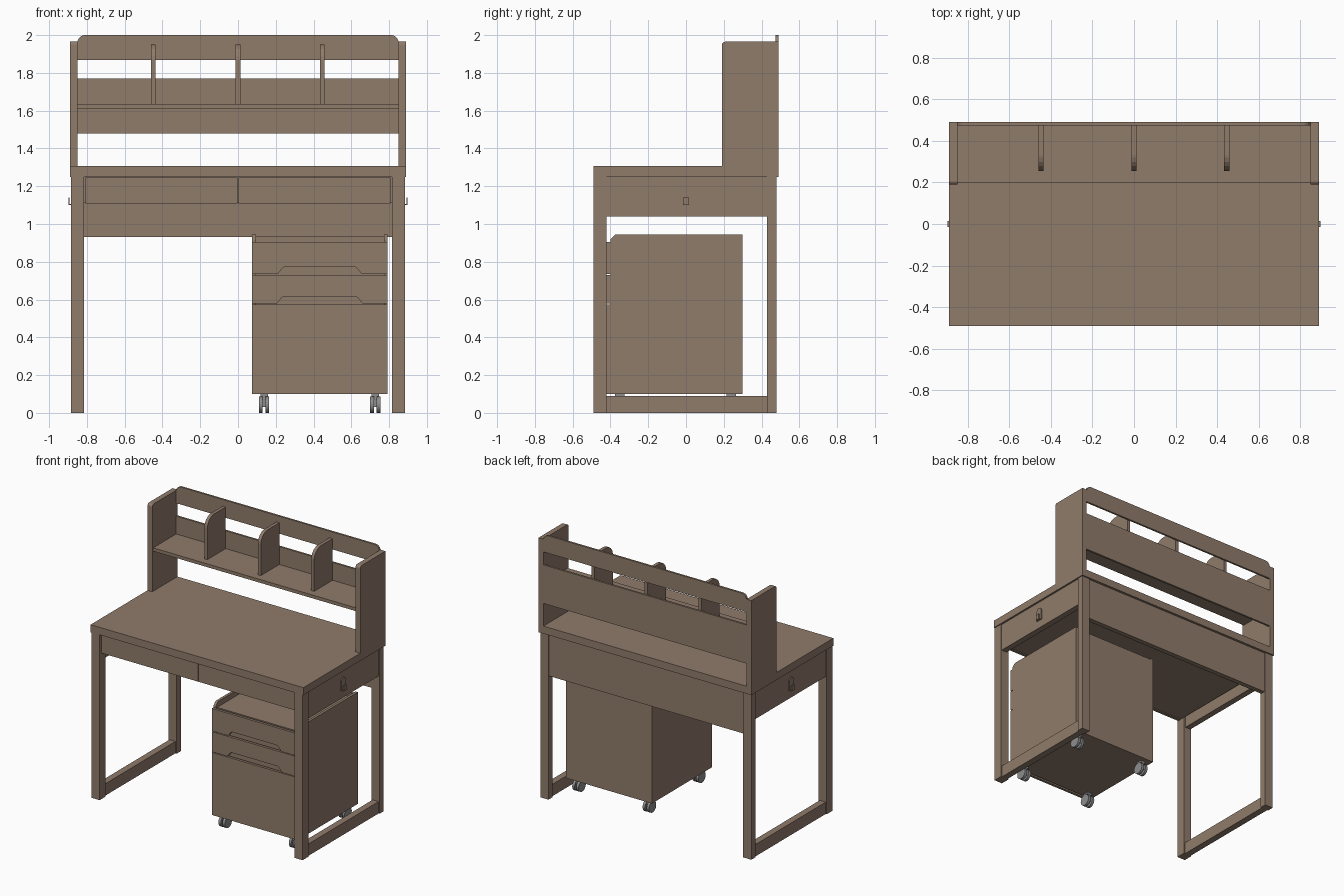
import bpy, bmesh, math
from mathutils import Vector

if "Cube" in bpy.data.objects:
    bpy.data.objects.remove(bpy.data.objects["Cube"])


def material(name, rgb):
    m = bpy.data.materials.new(name)
    m.diffuse_color = (*rgb, 1)
    m.use_nodes = True
    m.node_tree.nodes["Principled BSDF"].inputs["Base Color"].default_value = m.diffuse_color
    return m


WOOD = material("brown_wood", (0.28, 0.20, 0.147))
GREY = material("grey_caster", (0.27, 0.27, 0.27))


def finish(name, bm, mat):
    bmesh.ops.recalc_face_normals(bm, faces=bm.faces)
    me = bpy.data.meshes.new(name)
    bm.to_mesh(me)
    bm.free()
    me.materials.append(mat)
    ob = bpy.data.objects.new(name, me)
    bpy.context.collection.objects.link(ob)
    return ob


def box(name, x, y, z, mat=WOOD):
    """Box from (min, max) pairs."""
    bm = bmesh.new()
    bmesh.ops.create_cube(bm, size=1)
    for v in bm.verts:
        v.co = [(a + b) / 2 + c * (b - a) for (a, b), c in zip((x, y, z), v.co)]
    return finish(name, bm, mat)


def rounded(points, steps=6):
    """Round the corners of a 2D outline given as (u, v, radius)."""
    out = []
    for i, (u, v, r) in enumerate(points):
        p = Vector((u, v))
        if r == 0:
            out.append(p)
            continue
        a = (Vector(points[i - 1][:2]) - p).normalized()
        b = (Vector(points[(i + 1) % len(points)][:2]) - p).normalized()
        half = a.angle(b) / 2
        centre = p + (a + b).normalized() * r / math.sin(half)
        t = r / math.tan(half)
        s, e = p + a * t - centre, p + b * t - centre
        for k in range(steps + 1):
            f = k / steps
            out.append(centre + (s * (1 - f) + e * f).normalized() * r)
    return out


def plate(name, axis, span, points, mat=WOOD):
    """Extrude an outline: (y, z) along x, or (x, z) along y."""
    bm = bmesh.new()
    a, b = span
    pos = (lambda w, p: (w, p.x, p.y)) if axis == "x" else (lambda w, p: (p.x, w, p.y))
    face = bm.faces.new([bm.verts.new(pos(a, p)) for p in rounded(points)])
    ext = bmesh.ops.extrude_face_region(bm, geom=[face])
    d = Vector((b - a, 0, 0) if axis == "x" else (0, b - a, 0))
    bmesh.ops.translate(bm, vec=d, verts=[g for g in ext["geom"] if isinstance(g, bmesh.types.BMVert)])
    return finish(name, bm, mat)


def sided(s, a, b):
    return tuple(sorted((s * a, s * b)))


# Desk top, drawers and rear panel
box("desk_top", (-0.89, 0.89), (-0.49, 0.49), (1.25, 1.307))
box("drawer_case", (-0.815, 0.815), (-0.455, 0.43), (1.115, 1.25))
box("rear_panel", (-0.815, 0.815), (0.435, 0.472), (0.932, 1.25))
for s, side in ((-1, "left"), (1, "right")):
    box(f"{side}_desk_drawer_front", sided(s, 0.002, 0.808), (-0.475, -0.455), (1.108, 1.246))

    # Leg frames
    box(f"{side}_front_leg", sided(s, 0.815, 0.883), (-0.49, -0.42), (0, 1.25))
    box(f"{side}_back_leg", sided(s, 0.815, 0.883), (0.43, 0.48), (0, 1.25))
    box(f"{side}_floor_rail", sided(s, 0.825, 0.875), (-0.42, 0.43), (0, 0.09))
    box(f"{side}_side_apron", sided(s, 0.83, 0.876), (-0.42, 0.43), (1.04, 1.25))

    # Bag hook: arched plate, foot and lip
    plate(f"{side}_hook_plate", "x", sided(s, 0.876, 0.883),
          [(-0.025, 1.10, 0), (0.025, 1.10, 0), (0.025, 1.197, 0.024), (-0.025, 1.197, 0.024)])
    box(f"{side}_hook_foot", sided(s, 0.876, 0.897), (-0.015, 0.015), (1.10, 1.107))
    box(f"{side}_hook_lip", sided(s, 0.891, 0.897), (-0.015, 0.015), (1.10, 1.14))

    # Hutch upright
    plate(f"{side}_hutch_side", "x", sided(s, 0.85, 0.89),
          [(0.19, 1.307, 0), (0.49, 1.307, 0), (0.49, 1.965, 0), (0.19, 1.965, 0.018)])

# Hutch boards, shelf and dividers
plate("hutch_top_board", "y", (0.475, 0.49),
      [(-0.85, 1.868, 0), (0.85, 1.868, 0), (0.85, 2.0, 0.04), (-0.85, 2.0, 0.04)])
box("hutch_back_board", (-0.85, 0.85), (0.475, 0.49), (1.478, 1.77))
box("hutch_shelf", (-0.85, 0.85), (0.2, 0.475), (1.61, 1.635))
for i, x in enumerate((-0.448, 0, 0.446)):
    plate(f"shelf_divider_{i + 1}", "x", (x - 0.0125, x + 0.0125),
          [(0.255, 1.635, 0), (0.475, 1.635, 0), (0.475, 1.95, 0), (0.255, 1.95, 0.08)])

# Rolling cabinet
X0, X1 = 0.075, 0.792
box("cabinet_body", (X0 + 0.02, X1 - 0.02), (-0.385, 0.28), (0.1, 0.905))
box("cabinet_back", (X0 + 0.02, X1 - 0.02), (0.28, 0.30), (0.1, 0.935))
for name, x in (("left", X0), ("right", X1 - 0.02)):
    plate(f"cabinet_{name}_side", "x", (x, x + 0.02),
          [(-0.40, 0.1, 0), (0.30, 0.1, 0), (0.30, 0.945, 0), (-0.375, 0.945, 0.01), (-0.40, 0.92, 0.01)])
box("cabinet_bottom_drawer_front", (X0, X1), (-0.42, -0.40), (0.1, 0.573))


def notched_front(name, z0, z1, g0, g1):
    """Drawer front with a finger grip cut into the lower edge."""
    plate(name, "y", (-0.42, -0.40),
          [(X0, z0, 0), (g0, z0, 0), (g0 + 0.03, z0 + 0.037, 0.02), (g1 - 0.03, z0 + 0.037, 0.02),
           (g1, z0, 0), (X1, z0, 0), (X1, z1, 0), (X0, z1, 0)])


notched_front("cabinet_middle_drawer_front", 0.578, 0.73, 0.205, 0.66)
notched_front("cabinet_top_drawer_front", 0.735, 0.905, 0.21, 0.655)

# Twin-wheel casters
for i, (x, y) in enumerate([(0.138, -0.35), (0.727, -0.35), (0.138, 0.24), (0.727, 0.24)]):
    for j, w in enumerate((x - 0.017, x + 0.017)):
        ring = [(y + 0.043 * math.cos(k * math.tau / 24), 0.043 + 0.043 * math.sin(k * math.tau / 24), 0)
                for k in range(24)]
        wheel = plate(f"caster_{i + 1}_wheel_{j + 1}", "x", (w - 0.01, w + 0.01), ring, GREY)
        bpy.context.view_layer.objects.active = wheel
        wheel.select_set(True)
        bpy.ops.object.shade_smooth_by_angle()
        wheel.select_set(False)
    box(f"caster_{i + 1}_fork", (x - 0.008, x + 0.008), (y - 0.025, y + 0.025), (0.03, 0.088), GREY)
    box(f"caster_{i + 1}_mount", (x - 0.02, x + 0.02), (y - 0.025, y + 0.025), (0.086, 0.1), GREY)
